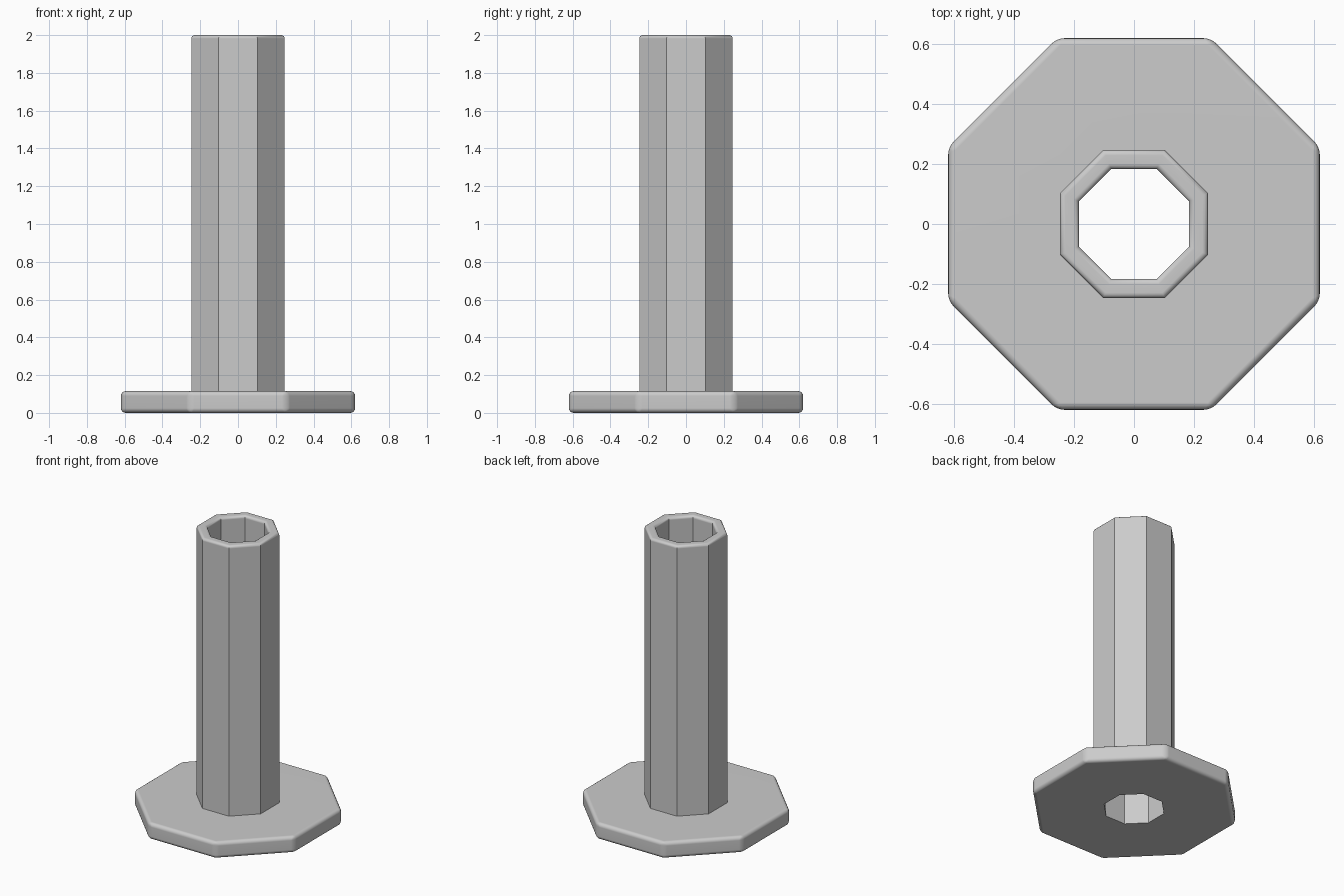
import bpy
import bmesh
from math import cos, sin, pi

if "Cube" in bpy.data.objects:
    bpy.data.objects.remove(bpy.data.objects["Cube"], do_unlink=True)

SIDES = 8
FLANGE, OUTER, INNER = 0.62, 0.247, 0.183   # centre-to-flat distances
FLANGE_TOP, HEIGHT = 0.115, 2.0


def plain_material(name, colour):
    mat = bpy.data.materials.new(name)
    mat.use_nodes = True
    mat.diffuse_color = colour
    mat.node_tree.nodes["Principled BSDF"].inputs["Base Color"].default_value = colour
    return mat


def octagon_ring(bm, flat, z):
    radius = flat / cos(pi / SIDES)
    angles = [(i + 0.5) * 2 * pi / SIDES for i in range(SIDES)]
    return [bm.verts.new((radius * cos(a), radius * sin(a), z)) for a in angles]


def round_edges(bm, rule, width):
    edges = [e for e in bm.edges if rule(e)]
    bmesh.ops.bevel(bm, geom=edges, offset=width, segments=4, profile=0.5,
                    affect='EDGES', clamp_overlap=True)


# Hollow pipe and flange: one closed cross-section swept around eight sides
profile = [(INNER, 0), (FLANGE, 0), (FLANGE, FLANGE_TOP),
           (OUTER, FLANGE_TOP), (OUTER, HEIGHT), (INNER, HEIGHT)]
bm = bmesh.new()
rings = [octagon_ring(bm, flat, z) for flat, z in profile]
for a, b in zip(rings, rings[1:] + rings[:1]):
    for i in range(SIDES):
        j = (i + 1) % SIDES
        bm.faces.new((a[i], a[j], b[j], b[i]))
bmesh.ops.recalc_face_normals(bm, faces=bm.faces[:])

# Rounded flange rim and corners
round_edges(bm, lambda e: all(v.co.xy.length > FLANGE for v in e.verts), 0.025)


# Rounded mouth of the pipe, inside and out
def is_mouth_edge(e):
    a, b = (v.co for v in e.verts)
    return min(a.z, b.z) > HEIGHT - 0.001 and abs(a.xy.length - b.xy.length) < 0.001


round_edges(bm, is_mouth_edge, 0.018)

mesh = bpy.data.meshes.new("flanged_pipe")
bm.to_mesh(mesh)
bm.free()
pipe = bpy.data.objects.new("flanged_pipe", mesh)
bpy.context.collection.objects.link(pipe)
mesh.materials.append(plain_material("grey", (0.6, 0.6, 0.6, 1)))

# Smooth rounded edges with clean flat sides
bpy.ops.object.select_all(action='DESELECT')
pipe.select_set(True)
bpy.context.view_layer.objects.active = pipe
bpy.ops.object.shade_smooth_by_angle(angle=pi / 6)
weighted = pipe.modifiers.new("flat_side_normals", 'WEIGHTED_NORMAL')
weighted.keep_sharp = True
